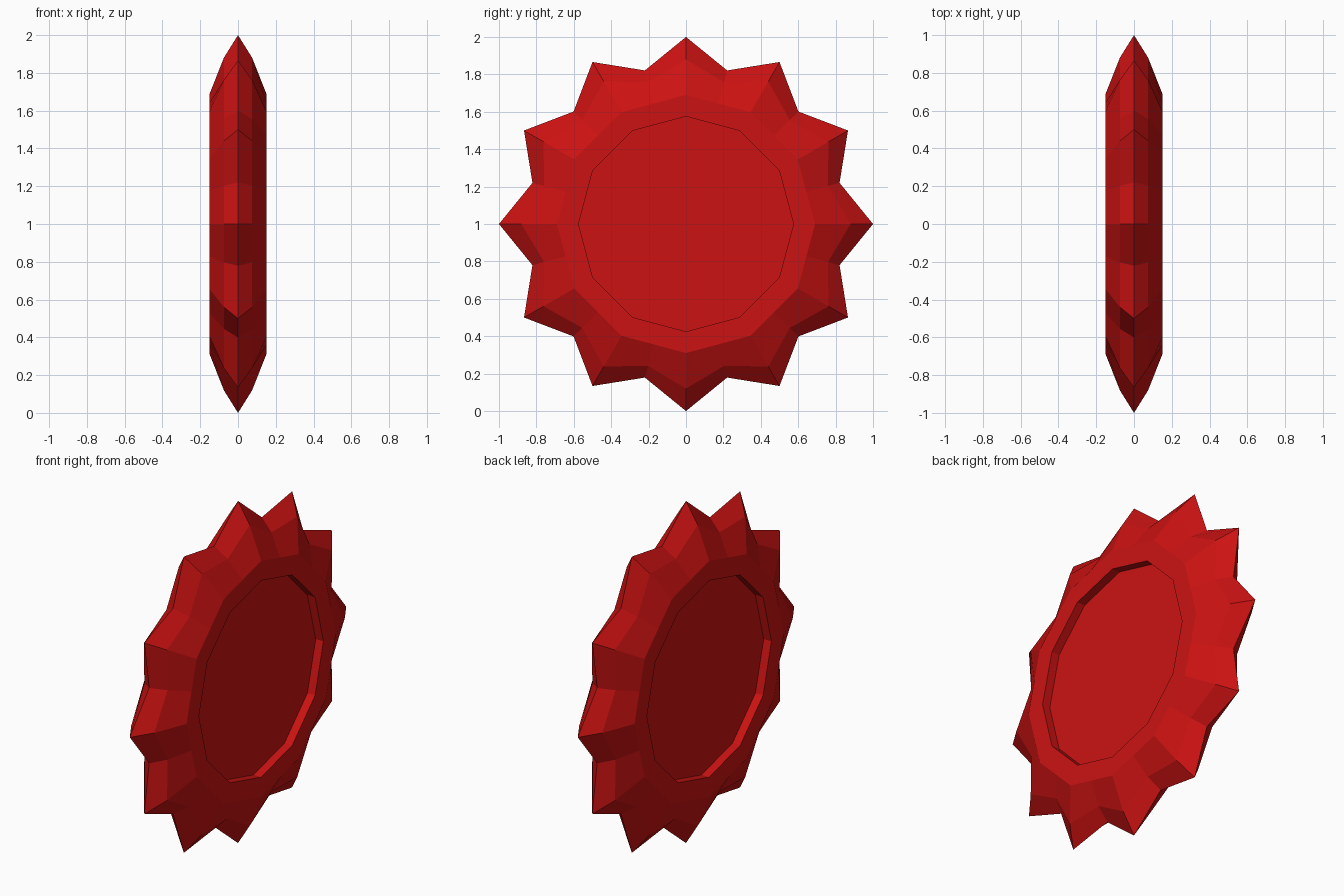
import bpy, bmesh
from math import sin, cos, pi

if "Cube" in bpy.data.objects:
    bpy.data.objects.remove(bpy.data.objects["Cube"])

TEETH = 12
# (x, radius at tooth crest, radius at valley) from one recessed floor to the other
half = [(0.10, 0.575, 0.575 * cos(pi / 12)),
        (0.15, 0.575, 0.575 * cos(pi / 12)),
        (0.15, 0.69, 0.69 * cos(pi / 12)),
        (0.075, 0.88, 0.785)]
profile = half + [(0.0, 1.0, 0.85)] + [(-x, a, b) for x, a, b in reversed(half)]

bm = bmesh.new()

# Rings of alternating crest and valley points around the x axis
rings = []
for x, crest, valley in profile:
    ring = []
    for i in range(2 * TEETH):
        r = valley if i % 2 else crest
        t = pi * i / TEETH
        ring.append(bm.verts.new((x, r * sin(t), 1 + r * cos(t))))
    rings.append(ring)

# Toothed rim and recess walls
n = 2 * TEETH
for a, b in zip(rings, rings[1:]):
    for i in range(n):
        j = (i + 1) % n
        bm.faces.new((a[i], a[j], b[j], b[i]))

# Recessed floors
bm.faces.new(rings[0])
bm.faces.new(rings[-1])
bmesh.ops.recalc_face_normals(bm, faces=bm.faces)

mesh = bpy.data.meshes.new("toothed_disc")
bm.to_mesh(mesh)
bm.free()
disc = bpy.data.objects.new("toothed_disc", mesh)
bpy.context.collection.objects.link(disc)

red = bpy.data.materials.new("red")
red.diffuse_color = (0.6, 0.006, 0.006, 1)
red.use_nodes = True
red.node_tree.nodes["Principled BSDF"].inputs["Base Color"].default_value = red.diffuse_color
mesh.materials.append(red)
